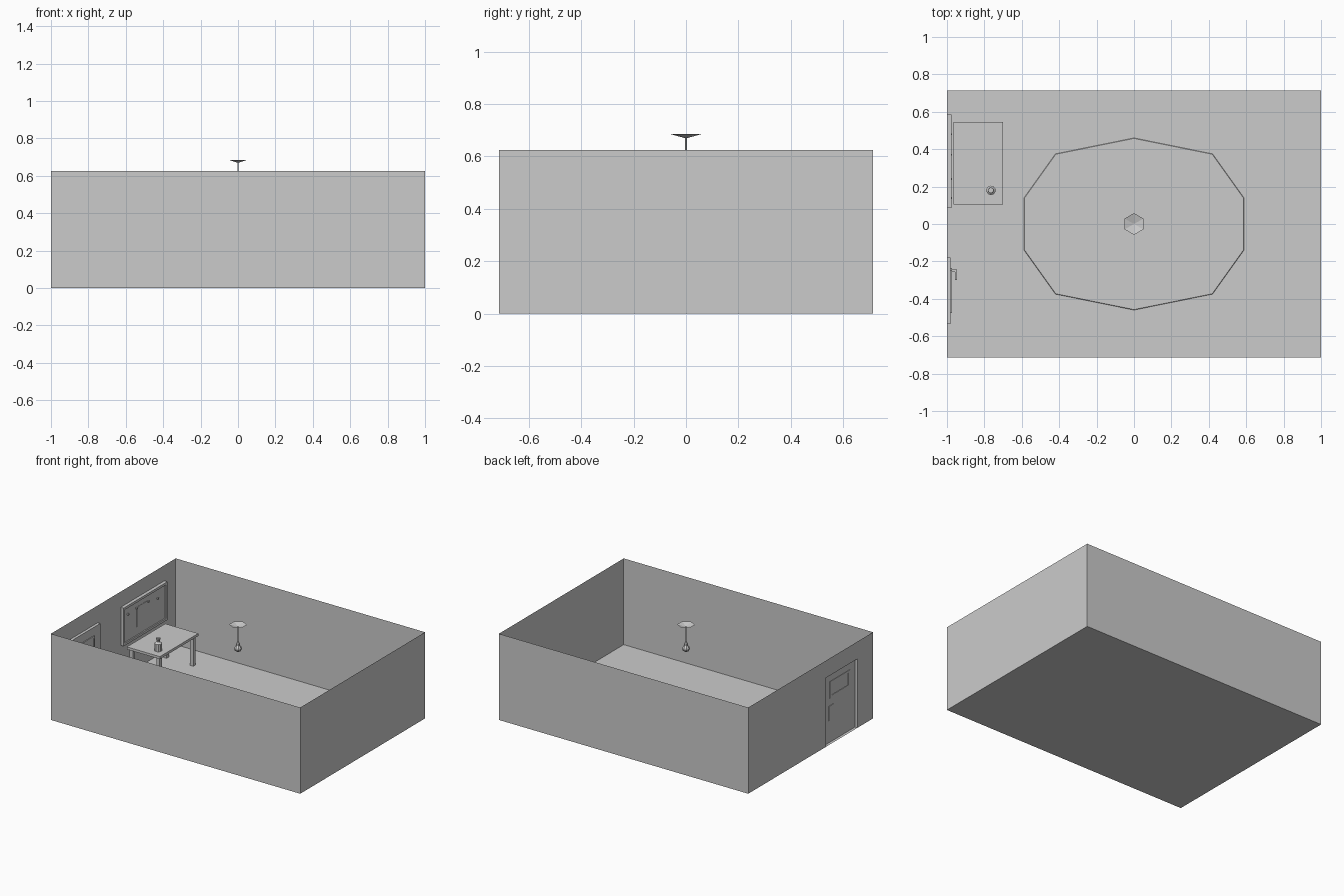
import bpy, bmesh
from math import pi, cos, sin

if "Cube" in bpy.data.objects:
    bpy.data.objects.remove(bpy.data.objects["Cube"])

W, D, H = 1.0, 0.715, 0.625   # half width, half depth, wall height


def mesh_object(name, verts, faces):
    me = bpy.data.meshes.new(name)
    me.from_pydata(verts, [], faces)
    ob = bpy.data.objects.new(name, me)
    bpy.context.collection.objects.link(ob)
    return ob


def box(name, x0, x1, y0, y1, z0, z1):
    bm = bmesh.new()
    bmesh.ops.create_cube(bm, size=1)
    for v in bm.verts:
        v.co.x = (x0 + x1) / 2 + v.co.x * (x1 - x0)
        v.co.y = (y0 + y1) / 2 + v.co.y * (y1 - y0)
        v.co.z = (z0 + z1) / 2 + v.co.z * (z1 - z0)
    ob = mesh_object(name, [], [])
    bm.to_mesh(ob.data)
    bm.free()
    return ob


def lathe(name, profile, n, loc, close_top=True, close_bottom=True):
    # profile is (radius, height), bottom to top
    x, y = loc
    verts, faces = [], []
    for r, z in profile:
        for i in range(n):
            a = pi / 2 + 2 * pi * i / n
            verts.append((x + r * cos(a), y + r * sin(a), z))
    for k in range(len(profile) - 1):
        for i in range(n):
            j = (i + 1) % n
            faces.append((k * n + i, k * n + j, (k + 1) * n + j, (k + 1) * n + i))
    if close_bottom:
        faces.append(tuple(reversed(range(n))))
    if close_top:
        m = (len(profile) - 1) * n
        faces.append(tuple(range(m, m + n)))
    return mesh_object(name, verts, faces)


def holed_sheet(name, x, outer, hole):
    # sheet in the y-z plane with a rectangular opening
    a0, a1, b0, b1 = outer
    c0, c1, d0, d1 = hole
    verts, faces = [], []
    for y0, y1, z0, z1 in ((a0, c0, b0, b1), (c1, a1, b0, b1), (c0, c1, d1, b1), (c0, c1, b0, d0)):
        if y1 - y0 > 1e-5 and z1 - z0 > 1e-5:
            k = len(verts)
            verts += [(x, y0, z0), (x, y1, z0), (x, y1, z1), (x, y0, z1)]
            faces.append((k, k + 1, k + 2, k + 3))
    return mesh_object(name, verts, faces)


def ring(name, x0, x1, rect):
    # four reveal faces of a rectangular opening
    y0, y1, z0, z1 = rect
    loop = [(y0, z0), (y1, z0), (y1, z1), (y0, z1)]
    verts = [(x, y, z) for x in (x0, x1) for y, z in loop]
    return mesh_object(name, verts, [(i, (i + 1) % 4, 4 + (i + 1) % 4, 4 + i) for i in range(4)])


def frame(name, x0, x1, rect, t):
    # four bars around a rectangle
    y0, y1, z0, z1 = rect
    box(name + "_left", x0, x1, y0, y0 + t, z0, z1)
    box(name + "_right", x0, x1, y1 - t, y1, z0, z1)
    box(name + "_bottom", x0, x1, y0 + t, y1 - t, z0, z0 + t)
    box(name + "_top", x0, x1, y0 + t, y1 - t, z1 - t, z1)


# room shell: thin floor and walls, open at the top
mesh_object("floor", [(-W, -D, 0), (W, -D, 0), (W, D, 0), (-W, D, 0)], [(0, 1, 2, 3)])
mesh_object("front_back_right_walls",
            [(x, y, z) for z in (0, H) for x, y in ((-W, -D), (W, -D), (W, D), (-W, D))],
            [(0, 1, 5, 4), (1, 2, 6, 5), (2, 3, 7, 6)])
door = (-0.535, -0.178, 0, 0.5)
holed_sheet("left_wall", -W, (-D, D, 0, H), door)

# door pushed in from the wall, with framed window
window = (-0.475, -0.245, 0.32, 0.44)
ring("door_jamb", -W, -0.98, door)
holed_sheet("door_panel", -0.98, door, window)
frame("window_frame", -0.983, -0.974, window, 0.016)
box("window_glass", -0.98, -0.978, -0.465, -0.255, 0.33, 0.43)

# door handle
box("handle_plate", -0.983, -0.974, -0.29, -0.235, 0.16, 0.265)
box("handle_stem", -0.975, -0.948, -0.256, -0.243, 0.215, 0.228)
box("handle_lever", -0.956, -0.946, -0.30, -0.243, 0.215, 0.228)

# notice board with sheets and pins
board = (0.085, 0.585, 0.235, 0.512)
box("board_panel", -W, -0.985, *board)
frame("board_frame", -W, -0.976, board, 0.017)
box("pinned_sheet", -0.985, -0.983, 0.245, 0.37, 0.31, 0.455)
for i, (y, z) in enumerate(((0.14, 0.445), (0.24, 0.45), (0.37, 0.45), (0.48, 0.43))):
    box(f"pin_{i}", -0.986, -0.973, y - 0.005, y + 0.005, z - 0.005, z + 0.005)

# desk
box("desk_top", -0.965, -0.70, 0.105, 0.545, 0.208, 0.226)
for i, x in enumerate((-0.94, -0.725)):
    for j, y in enumerate((0.132, 0.518)):
        box(f"desk_leg_{i}{j}", x - 0.013, x + 0.013, y - 0.013, y + 0.013, 0, 0.209)

# bottle on the desk
lathe("bottle", [(0.025, 0.226), (0.025, 0.278), (0.011, 0.29), (0.011, 0.303),
                 (0.015, 0.306), (0.015, 0.317)], 10, (-0.765, 0.18))

# ten-sided rug
half = [(0, 0.46), (0.42, 0.375), (0.588, 0.14), (0.588, -0.14), (0.42, -0.375)]
rim = half + [(-x, -y) for x, y in half]
rug = [(x, y, 0) for x, y in rim] + [(x * 0.995, y * 0.995, 0.004) for x, y in rim]
mesh_object("rug", rug, [tuple(range(10, 20))] +
            [(i, (i + 1) % 10, 10 + (i + 1) % 10, 10 + i) for i in range(10)])

# hanging lamp: open ceiling cup, cord, socket and bulb
lathe("lamp_cup", [(0.004, 0.67), (0.058, 0.685)], 6, (0, 0), close_top=False)
lathe("lamp_cord", [(0.004, 0.55), (0.004, 0.672)], 6, (0, 0))
lathe("lamp_socket", [(0.014, 0.535), (0.012, 0.55), (0.005, 0.562)], 8, (0, 0))
lathe("lamp_bulb", [(0.009, 0.491), (0.021, 0.499), (0.026, 0.513), (0.021, 0.526), (0.012, 0.537)],
      8, (0, 0))
